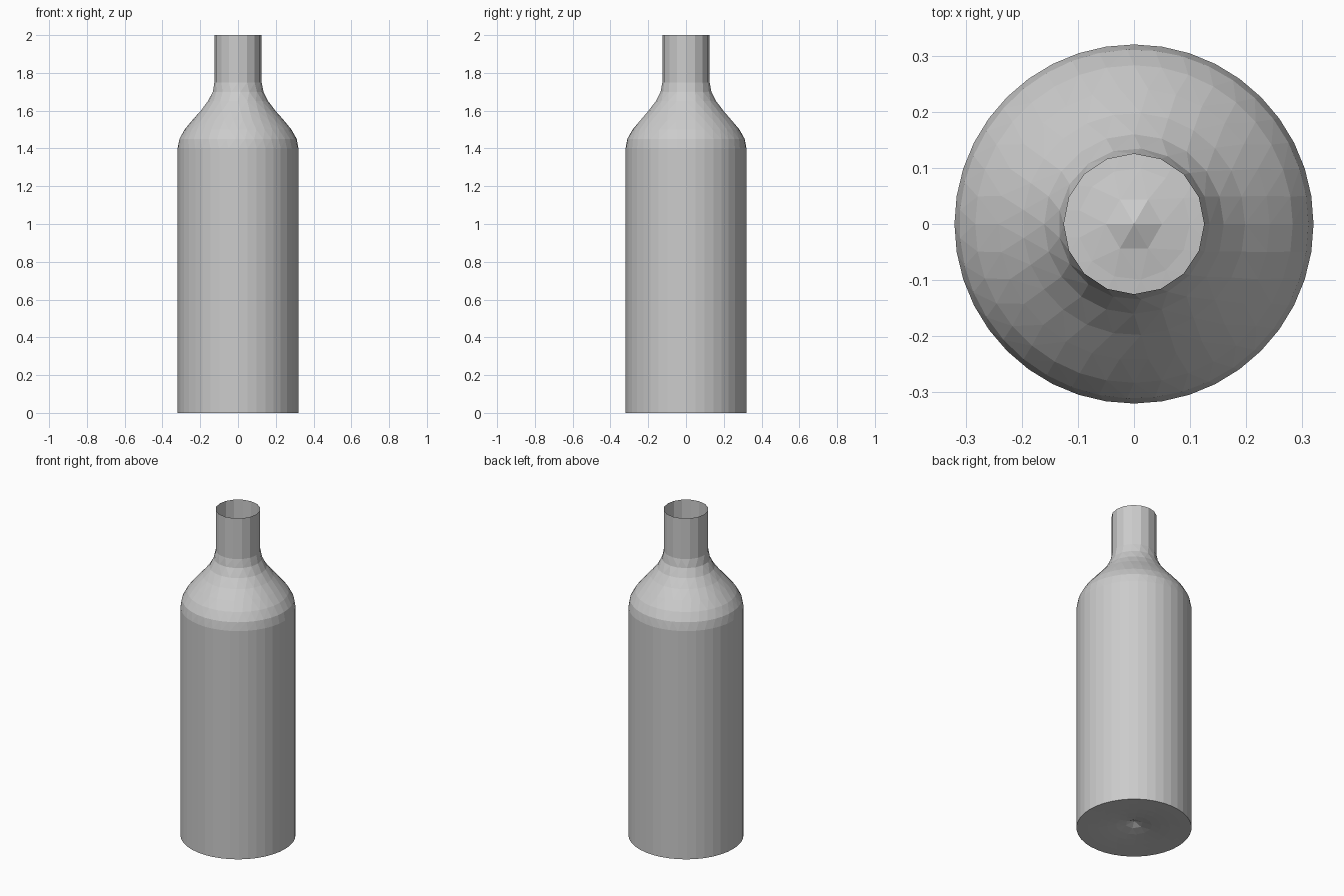
import bpy
import bmesh
from math import cos, sin, tau

cube = bpy.data.objects.get("Cube")
if cube:
    bpy.data.objects.remove(cube)

FACET = 0.05  # target facet width around every ring

grey = bpy.data.materials.new("neutral_grey")
grey.use_nodes = True
colour = (0.6, 0.6, 0.6, 1)
grey.diffuse_color = colour
grey.node_tree.nodes["Principled BSDF"].inputs["Base Color"].default_value = colour

# Radius and height, from the raised base centre out and up to the open mouth
base = [(0, 0.045), (0.05, 0.025), (0.1, 0.015), (0.15, 0.009), (0.2, 0.005), (0.26, 0.002)]
body = [(0.32, 0), (0.32, 1.4)]
shoulder = [(0.311, 1.45), (0.283, 1.5), (0.242, 1.55), (0.198, 1.6), (0.16, 1.65), (0.135, 1.7)]
neck = [(0.125, 1.75), (0.125, 2)]


def add_ring(bm, radius, z):
    """One ring whose side count follows its circumference."""
    n = max(1, round(tau * radius / FACET))
    return [bm.verts.new((radius * cos(tau * i / n), radius * sin(tau * i / n), z))
            for i in range(n)]


def bridge(bm, a, b):
    """Join two rings, zipping triangles where their side counts differ."""
    na, nb = len(a), len(b)
    if na == nb:
        for i in range(na):
            k = (i + 1) % na
            bm.faces.new((a[i], a[k], b[k], b[i]))
        return
    if na == 1:
        for j in range(nb):
            bm.faces.new((a[0], b[(j + 1) % nb], b[j]))
        return
    i = j = 0
    while i < na or j < nb:
        if j >= nb or (i < na and (i + 0.5) / na <= (j + 0.5) / nb):
            bm.faces.new((a[i % na], a[(i + 1) % na], b[j % nb]))
            i += 1
        else:
            bm.faces.new((a[i % na], b[(j + 1) % nb], b[j % nb]))
            j += 1


# Bottle shell
bm = bmesh.new()
rings = [add_ring(bm, r, z) for r, z in base + body + shoulder + neck]
for lower, upper in zip(rings, rings[1:]):
    bridge(bm, lower, upper)
mesh = bpy.data.meshes.new("bottle")
bm.to_mesh(mesh)
bm.free()
mesh.materials.append(grey)
bottle = bpy.data.objects.new("bottle", mesh)
bpy.context.collection.objects.link(bottle)
